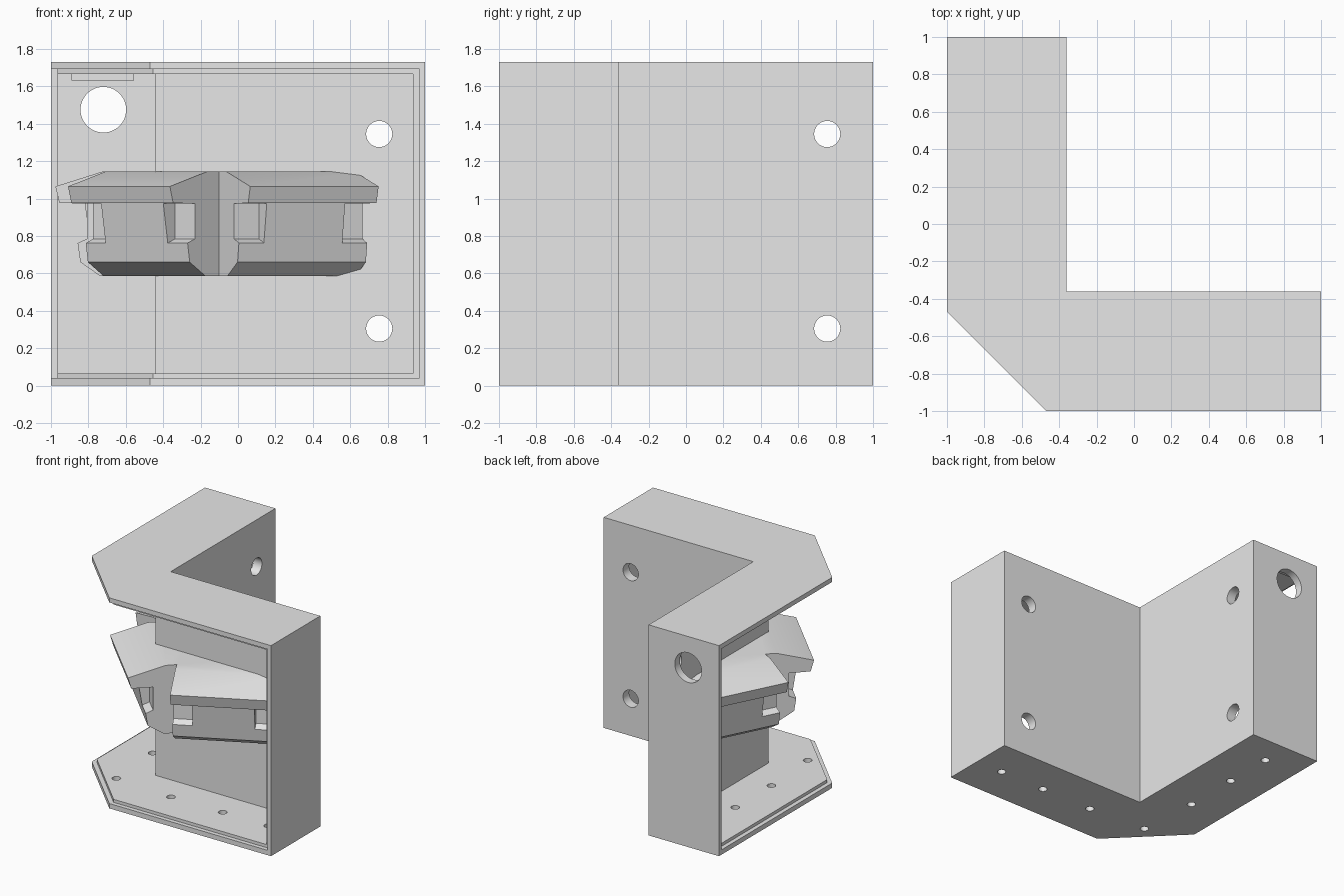
import bpy, bmesh, math
from mathutils import Vector

if "Cube" in bpy.data.objects:
    bpy.data.objects.remove(bpy.data.objects["Cube"])

grey = bpy.data.materials.new("plain grey")
grey.diffuse_color = (0.8, 0.8, 0.8, 1)
grey.use_nodes = True
grey.node_tree.nodes["Principled BSDF"].inputs["Base Color"].default_value = grey.diffuse_color


def solid(name, pts, lo, hi, place):
    """Extrude a 2D outline from lo to hi; place(a, b, t) maps it into space."""
    bm = bmesh.new()
    rings = [[bm.verts.new(place(a, b, t)) for a, b in pts] for t in (lo, hi)]
    n = len(pts)
    for ring in rings:
        bm.faces.new(ring)
    for i in range(n):
        j = (i + 1) % n
        bm.faces.new((rings[0][i], rings[0][j], rings[1][j], rings[1][i]))
    bmesh.ops.recalc_face_normals(bm, faces=bm.faces)
    me = bpy.data.meshes.new(name)
    bm.to_mesh(me)
    bm.free()
    ob = bpy.data.objects.new(name, me)
    me.materials.append(grey)
    bpy.context.collection.objects.link(ob)
    return ob


def boolean(target, tool, operation='DIFFERENCE'):
    """Apply a boolean and discard the tool."""
    bpy.context.view_layer.objects.active = target
    mod = target.modifiers.new("bool", 'BOOLEAN')
    mod.operation, mod.solver, mod.object = operation, 'EXACT', tool
    bpy.ops.object.modifier_apply(modifier=mod.name)
    bpy.data.objects.remove(tool, do_unlink=True)


def plan(a, b, t):       # outline in x, y; extruded along z
    return Vector((a, b, t))


def along_y(a, b, t):    # outline in x, z; extruded along y
    return Vector((a, t, b))


def along_x(a, b, t):    # outline in y, z; extruded along x
    return Vector((t, a, b))


def circle(cx, cy, r, n=32):
    return [(cx + r * math.cos(2 * math.pi * i / n),
             cy + r * math.sin(2 * math.pi * i / n)) for i in range(n)]


# L-shaped housing with a chamfered outer corner
H = 1.73
housing = solid("housing", [(-1, 1), (-1, -.47), (-.47, -1), (1, -1),
                            (1, -.36), (-.36, -.36), (-.36, 1)], 0, H, plan)

# cavity, open on the two outer sides and the chamfer
boolean(housing, solid("cavity", [(-1.5, .935), (-1.5, -1.5), (.935, -1.5),
                                  (.935, -.44), (-.44, -.44), (-.44, .935)],
                       .065, 1.665, plan))
# shallow rebate around the opening
boolean(housing, solid("rebate", [(-1.5, .97), (-1.5, -1.5), (1 - .03, -1.5),
                                  (.97, -.965), (-.455, -.965),
                                  (-.965, -.455), (-.965, .97)],
                       .04, 1.692, plan))

# mounting holes in both inner walls
for z in (.305, 1.345):
    boolean(housing, solid("hole", circle(.755, z, .07), -.5, -.3, along_y))
    boolean(housing, solid("hole", circle(.755, z, .07), -.5, -.3, along_x))
# cable hole in the end wall
boolean(housing, solid("hole", circle(-.72, 1.475, .122, 48), .85, 1.1, along_y))
# small floor holes, mirrored across the diagonal
floor_holes = [(-.65, -.65)]
for d in (-.13, .34, .755):
    floor_holes += [(d, -.685), (-.685, d)]
for x, y in floor_holes:
    boolean(housing, solid("hole", circle(x, y, .033, 20), -.1, .2, plan))

# small rib under the ceiling above the cable hole
solid("ceiling_rib", [(-.89, 1.63), (-.555, 1.63), (-.555, 1.67), (-.89, 1.67)],
      .87, .94, along_y)

# three radial modules of the insert, 72 degrees apart
profile = [(.1, .585), (.63, .585), (.75, .66), (.80, .975), (.875, .975),
           (.90, 1.065), (.615, 1.145), (.1, 1.145)]
slot = [(.71, .785), (.85, .727), (.85, .974), (.71, .974)]
insert = None
for az in (225, 297, 153):
    c, s = math.cos(math.radians(az)), math.sin(math.radians(az))

    def radial(r, z, u, c=c, s=s):
        return Vector((r * c - u * s, r * s + u * c, z))

    module = solid("insert", profile, -.385, .385, radial)
    # end slots below the rim
    for lo, hi in ((-.5, -.235), (.235, .5)):
        boolean(module, solid("slot", slot, lo, hi, radial))
    if insert is None:
        insert = module
    else:
        boolean(insert, module, 'UNION')
insert.name = "insert"
# trim the insert inside the thickness of the inner walls
boolean(insert, solid("trim", [(-.4, -.4), (2, -.4), (2, 2), (-.4, 2)],
                      0, 2, plan))

# keep flat faces crisp and hole walls smooth
for ob in bpy.context.collection.objects:
    ob.select_set(True)
bpy.context.view_layer.objects.active = housing
bpy.ops.object.shade_smooth_by_angle(angle=math.radians(20))
